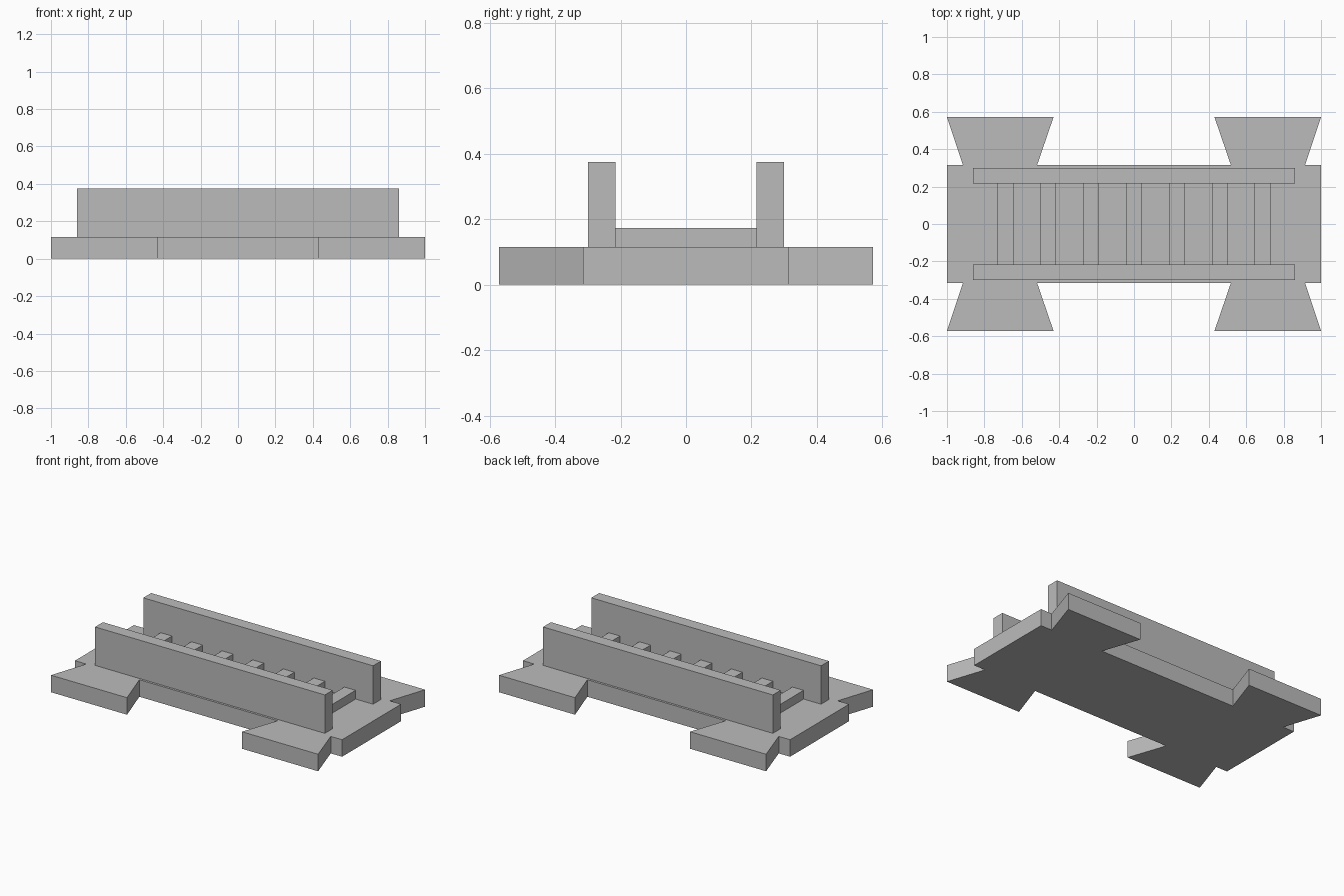
import bpy, bmesh

cube = bpy.data.objects.get("Cube")
if cube:
    bpy.data.objects.remove(cube)

grey = bpy.data.materials.new("plain grey")
grey.use_nodes = True
COLOUR = (0.5, 0.5, 0.5, 1)
grey.diffuse_color = COLOUR
grey.node_tree.nodes["Principled BSDF"].inputs["Base Color"].default_value = COLOUR

BASE_TOP = 0.115


def prism(name, outline, bottom, top):
    """Extrude a flat outline upward into a solid."""
    bm = bmesh.new()
    face = bm.faces.new([bm.verts.new((x, y, bottom)) for x, y in outline])
    result = bmesh.ops.extrude_face_region(bm, geom=[face])
    verts = [v for v in result["geom"] if isinstance(v, bmesh.types.BMVert)]
    bmesh.ops.translate(bm, verts=verts, vec=(0, 0, top - bottom))
    bmesh.ops.recalc_face_normals(bm, faces=bm.faces)
    mesh = bpy.data.meshes.new(name)
    bm.to_mesh(mesh)
    bm.free()
    mesh.materials.append(grey)
    obj = bpy.data.objects.new(name, mesh)
    bpy.context.collection.objects.link(obj)
    return obj


def box(name, x0, x1, y0, y1, bottom, top):
    return prism(name, [(x0, y0), (x1, y0), (x1, y1), (x0, y1)], bottom, top)


# Base plate with four dovetail tabs, from one quarter outline
quarter = [(1, 0.315), (0.915, 0.315), (1, 0.572), (0.43, 0.572), (0.518, 0.315)]
back = quarter + [(-x, y) for x, y in reversed(quarter)]
front = [(-x, -y) for x, y in back]
prism("base_plate", back + front, 0, BASE_TOP)

# Side walls
box("front_wall", -0.86, 0.86, -0.3, -0.216, BASE_TOP, 0.375)
box("back_wall", -0.86, 0.86, 0.216, 0.3, BASE_TOP, 0.375)

# Cross slats between the walls
for i in range(7):
    x = (i - 3) * 0.229
    box(f"slat_{i + 1}", x - 0.042, x + 0.042, -0.216, 0.216, BASE_TOP, 0.174)
